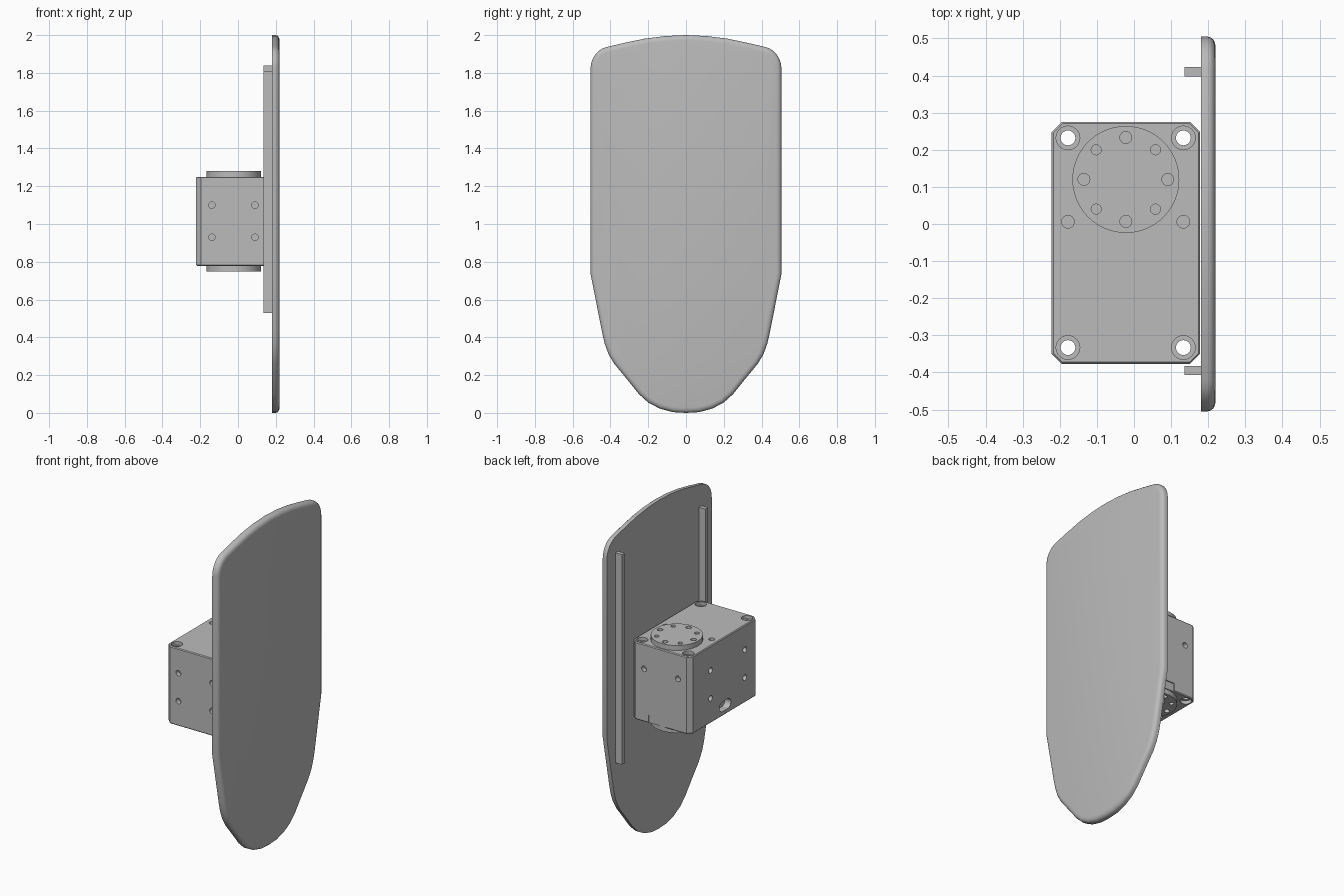
import bpy, bmesh, math
from mathutils import Vector, Matrix

if "Cube" in bpy.data.objects:
    bpy.data.objects.remove(bpy.data.objects["Cube"])

grey = bpy.data.materials.new("grey")
grey.diffuse_color = (0.5, 0.5, 0.5, 1)
grey.use_nodes = True
grey.node_tree.nodes["Principled BSDF"].inputs["Base Color"].default_value = grey.diffuse_color


def finish(name, bm, smooth=True):
    bmesh.ops.recalc_face_normals(bm, faces=bm.faces)
    me = bpy.data.meshes.new(name)
    bm.to_mesh(me)
    bm.free()
    ob = bpy.data.objects.new(name, me)
    bpy.context.collection.objects.link(ob)
    me.materials.append(grey)
    if smooth:
        bpy.ops.object.select_all(action='DESELECT')
        ob.select_set(True)
        bpy.context.view_layer.objects.active = ob
        bpy.ops.object.shade_smooth_by_angle(angle=math.radians(30))
    return ob


def loft(bm, rings):
    """Skin a list of closed rings and cap both ends."""
    vs = [[bm.verts.new(p) for p in r] for r in rings]
    n = len(vs[0])
    for a, b in zip(vs, vs[1:]):
        for i in range(n):
            bm.faces.new((a[i], a[(i + 1) % n], b[(i + 1) % n], b[i]))
    bm.faces.new(vs[0][::-1])
    bm.faces.new(vs[-1])


def inset(pts, d):
    """Move a counter-clockwise outline inward along its normals."""
    out = []
    for i, p in enumerate(pts):
        a = (p - pts[i - 1]).normalized()
        b = (pts[(i + 1) % len(pts)] - p).normalized()
        t = (a + b).normalized()
        out.append(p + Vector((-t.y, t.x)) * d)
    return out


def box(bm, lo, hi):
    c = [(l + h) / 2 for l, h in zip(lo, hi)]
    s = [h - l for l, h in zip(lo, hi)]
    bmesh.ops.create_cube(bm, size=1, matrix=Matrix.Translation(c) @ Matrix.Diagonal((*s, 1)))


def cyl(bm, c, r, depth, axis='Z', n=24):
    rot = {'Z': Matrix(), 'X': Matrix.Rotation(math.pi / 2, 4, 'Y'),
           'Y': Matrix.Rotation(math.pi / 2, 4, 'X')}[axis]
    bmesh.ops.create_cone(bm, cap_ends=True, segments=n, radius1=r, radius2=r, depth=depth,
                          matrix=Matrix.Translation(c) @ rot)


def cut(ob, build):
    """Subtract one batch of non-overlapping solids."""
    bm = bmesh.new()
    build(bm)
    tool = finish(ob.name + "_cutter", bm, False)
    tool.hide_render = True
    tool.hide_viewport = True
    m = ob.modifiers.new("cut", 'BOOLEAN')
    m.object = tool
    m.solver = 'EXACT'
    bpy.context.view_layer.objects.active = ob
    ob.select_set(True)
    bpy.ops.object.modifier_apply(modifier=m.name)
    bpy.data.objects.remove(tool)


# Shield plate: right half outline from bottom to top, mirrored, rounded outer rim
half = [(0.07, 0.004), (0.14, 0.023), (0.2, 0.055), (0.25, 0.1), (0.31, 0.175),
        (0.38, 0.26), (0.41, 0.31), (0.43, 0.365), (0.443, 0.42), (0.505, 0.735)]
half += [(0.505 - 0.11 * (1 - math.cos(t)), 1.825 + 0.115 * math.sin(t))
         for t in [math.radians(a) for a in range(0, 80, 11)]]
half += [(0.33, 1.958), (0.22, 1.981), (0.11, 1.995)]
outline = [Vector(p) for p in [(0, 0)] + half + [(0, 2)] + [(-y, z) for y, z in reversed(half)]]
profile = [(0.18, 0), (0.198, 0)]
profile += [(0.198 + 0.022 * math.sin(t), 0.028 * (1 - math.cos(t)))
            for t in [math.radians(a) for a in (22, 45, 67, 90)]]
bm = bmesh.new()
loft(bm, [[(x, p.x, p.y) for p in inset(outline, d)] for x, d in profile])
finish("shield_plate", bm)

# Two mounting rails on the inner side of the plate
for name, y, z in (("front_rail", -0.395, 0.53), ("rear_rail", 0.41, 0.56)):
    bm = bmesh.new()
    box(bm, (0.136, y - 0.0125, z), (0.181, y + 0.0125, z + 1.28))
    finish(name, bm, False)

# Motor housing with chamfered upright edges
X0, X1, Y0, Y1, Z0, Z1, C = -0.222, 0.178, -0.377, 0.275, 0.778, 1.25, 0.027
plan = [Vector(p) for p in [(X0 + C, Y0), (X1 - C, Y0), (X1, Y0 + C), (X1, Y1 - C),
                            (X1 - C, Y1), (X0 + C, Y1), (X0, Y1 - C), (X0, Y0 + C)]]
bm = bmesh.new()
loft(bm, [[(p.x, p.y, z) for p in inset(plan, d)]
          for z, d in ((Z0, 0.005), (Z0 + 0.005, 0), (Z1 - 0.005, 0), (Z1, 0.005))])
housing = finish("motor_housing", bm)
bolts = [(x, y) for x in (-0.178, 0.133) for y in (0.232, -0.333)]


def bolt_holes(bm):
    for x, y in bolts:
        cyl(bm, (x, y, 1), 0.02, 1)


def counterbores(bm):
    for x, y in bolts:
        for z in (Z0, Z1):
            cyl(bm, (x, y, z), 0.032, 0.04)


def screw_holes(bm):
    for x in (-0.178, 0.133):
        for z in (Z0, Z1):
            cyl(bm, (x, 0.006, z), 0.017, 0.06)
    for z in (0.93, 1.10):
        for x in (-0.138, 0.09):
            cyl(bm, (x, Y0, z), 0.017, 0.06, 'Y')
            if z > 1:
                cyl(bm, (x, Y1, z), 0.017, 0.06, 'Y')
        for y in (0.08, -0.25):
            cyl(bm, (X0, y, z), 0.017, 0.06, 'X')


def cable_openings(bm):
    # rounded slot on the long side, shallow notch at the rear foot
    arc = [math.radians(a) for a in range(-90, 91, 15)]
    ring = [(-0.06 + 0.025 + 0.03 * math.cos(t), 0.835 + 0.03 * math.sin(t)) for t in arc]
    ring += [(-0.06 - 0.025 - 0.03 * math.cos(t), 0.835 - 0.03 * math.sin(t)) for t in arc]
    loft(bm, [[(x, y, z) for y, z in ring] for x in (X0 - 0.03, X0 + 0.04)])
    box(bm, (-0.06, Y1 - 0.006, Z0 - 0.02), (0.06, Y1 + 0.02, Z0 + 0.05))


for tool in (bolt_holes, counterbores, screw_holes, cable_openings):
    cut(housing, tool)

# Output flanges above and below, each with a ring of eight holes
for name, z, face in (("top_flange", 1.265, 1.28), ("bottom_flange", 0.763, 0.748)):
    bm = bmesh.new()
    cyl(bm, (-0.022, 0.12, z), 0.144, 0.03, n=64)
    flange = finish(name, bm)

    def ring_holes(bm):
        for k in range(8):
            a = k * math.pi / 4
            cyl(bm, (-0.022 + 0.113 * math.cos(a), 0.12 + 0.113 * math.sin(a), face),
                0.0135 if k % 2 else 0.016, 0.05)
    cut(flange, ring_holes)
